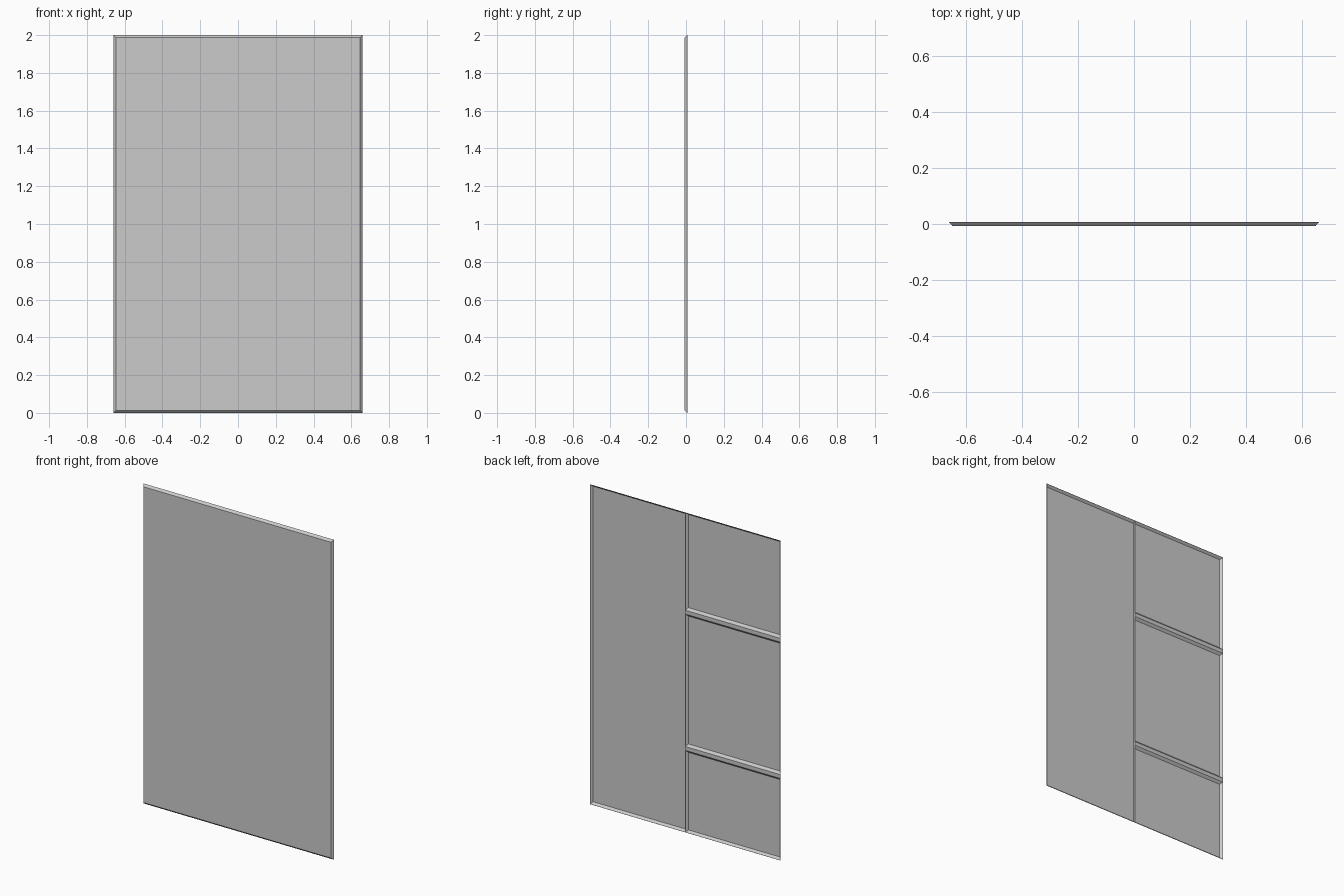
import bpy, bmesh

if "Cube" in bpy.data.objects:
    bpy.data.objects.remove(bpy.data.objects["Cube"])

W, H = 0.66, 2.0          # half width, height
F, B = -0.007, 0.007      # front and back planes
S = 0.013                 # sideways run of the flared edges
T = 0.001                 # sheet thickness


def make(name, verts, faces):
    me = bpy.data.meshes.new(name)
    me.from_pydata(verts, [], faces)
    bm = bmesh.new()
    bm.from_mesh(me)
    bmesh.ops.recalc_face_normals(bm, faces=bm.faces)
    bm.to_mesh(me)
    bm.free()
    ob = bpy.data.objects.new(name, me)
    bpy.context.collection.objects.link(ob)
    return ob


def rect(inset, y):
    w = W - inset
    return [(-w, y, inset), (w, y, inset), (w, y, H - inset), (-w, y, H - inset)]


def quads(a, b):
    return [(a + i, a + (i + 1) % 4, b + (i + 1) % 4, b + i) for i in range(4)]


# Shallow tray: front plate with four edges flaring towards the back
make("tray_panel",
     rect(S, F) + rect(0, B) + rect(T, B) + rect(S + T, F + T),
     [(0, 1, 2, 3)] + quads(0, 4) + quads(4, 8) + quads(8, 12) + [(12, 13, 14, 15)])

# Vertical divider: sloped towards -x, upright on the +x side
low = [(-S, F + T, S), (0, F + T, S), (0, B, T)]
high = [(x, y, H - z) for x, y, z in low]
make("vertical_divider", low + high,
     [(0, 1, 2), (3, 4, 5), (0, 1, 4, 3), (1, 2, 5, 4), (2, 0, 3, 5)])

# Horizontal bars with bevelled top and bottom, ending on the slopes
for i, zc in enumerate((1.377, 0.525)):
    profile = [(F + T, -0.0265), (B, -0.012), (B, 0.012), (F + T, 0.0265)]
    verts = [(-W + (S if y < 0 else T), y, zc + z) for y, z in profile]
    verts += [(-S if y < 0 else 0, y, zc + z) for y, z in profile]
    make(f"horizontal_bar_{i + 1}", verts,
         [(0, 1, 2, 3), (4, 5, 6, 7)] + quads(0, 4))
